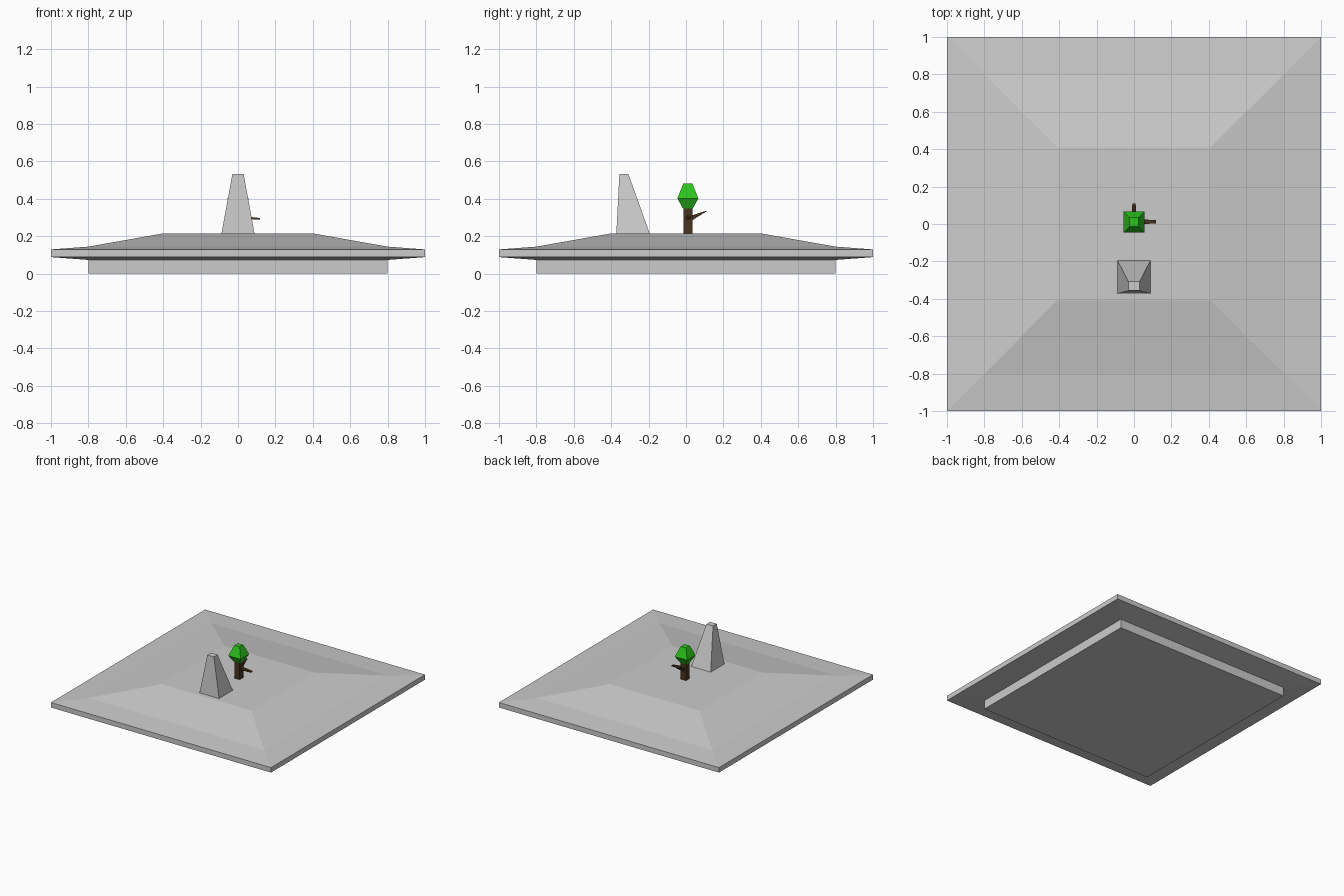
import bpy
import bmesh
from mathutils import Vector

if "Cube" in bpy.data.objects:
    bpy.data.objects.remove(bpy.data.objects["Cube"])


def material(name, rgb):
    m = bpy.data.materials.new(name)
    m.diffuse_color = (*rgb, 1)
    m.use_nodes = True
    m.node_tree.nodes["Principled BSDF"].inputs["Base Color"].default_value = m.diffuse_color
    return m


STONE = material("stone grey", (0.60, 0.60, 0.60))
BARK = material("bark brown", (0.065, 0.032, 0.013))
LEAF = material("leaf green", (0.025, 0.56, 0.012))


def loft(name, rings, mat):
    """Join a list of four-point rings into a closed solid."""
    bm = bmesh.new()
    loops = [[bm.verts.new(p) for p in ring] for ring in rings]
    for a, b in zip(loops, loops[1:]):
        for i in range(4):
            j = (i + 1) % 4
            bm.faces.new((a[i], a[j], b[j], b[i]))
    bm.faces.new(loops[0][::-1])
    bm.faces.new(loops[-1])
    bmesh.ops.recalc_face_normals(bm, faces=bm.faces)
    mesh = bpy.data.meshes.new(name)
    bm.to_mesh(mesh)
    bm.free()
    mesh.materials.append(mat)
    obj = bpy.data.objects.new(name, mesh)
    bpy.context.collection.objects.link(obj)
    return obj


def square(half, z, y=0.0, half_y=None):
    hy = half if half_y is None else half_y
    return [(sx * half, y + sy * hy, z)
            for sx, sy in ((-1, -1), (1, -1), (1, 1), (-1, 1))]


def branch(name, start, end, w0, h0, w1, h1):
    """Tapered bar with vertical end faces."""
    start, end = Vector(start), Vector(end)
    side = (end - start).cross(Vector((0, 0, 1))).normalized()
    rings = []
    for c, w, h in ((start, w0, h0), (end, w1, h1)):
        rings.append([c + side * (sx * w) + Vector((0, 0, sz * h))
                      for sx, sz in ((-1, -1), (1, -1), (1, 1), (-1, 1))])
    return loft(name, rings, BARK)


# Stepped plinth with overhanging slab and sloped mound
loft("stone_base", [square(h, z) for h, z in (
    (0.80, 0.0), (0.80, 0.073), (1.0, 0.088), (1.0, 0.129),
    (0.80, 0.144), (0.41, 0.213))], STONE)

# Leaning standing stone
loft("standing_stone", [square(0.09, 0.205, -0.282, 0.091),
                        square(0.03, 0.533, -0.332, 0.024)], STONE)

# Small tree
TREE_Y = 0.010
loft("tree_trunk", [square(0.024, 0.205, TREE_Y), square(0.024, 0.36, TREE_Y)], BARK)
loft("tree_crown", [square(0.026, 0.347, TREE_Y), square(0.056, 0.402, TREE_Y),
                    square(0.024, 0.482, TREE_Y)], LEAF)
branch("back_branch", (0, 0.02, 0.292), (0, 0.109, 0.334), 0.013, 0.015, 0.009, 0.002)
branch("right_branch", (0.01, 0.012, 0.298), (0.117, 0.012, 0.293), 0.012, 0.010, 0.010, 0.004)
